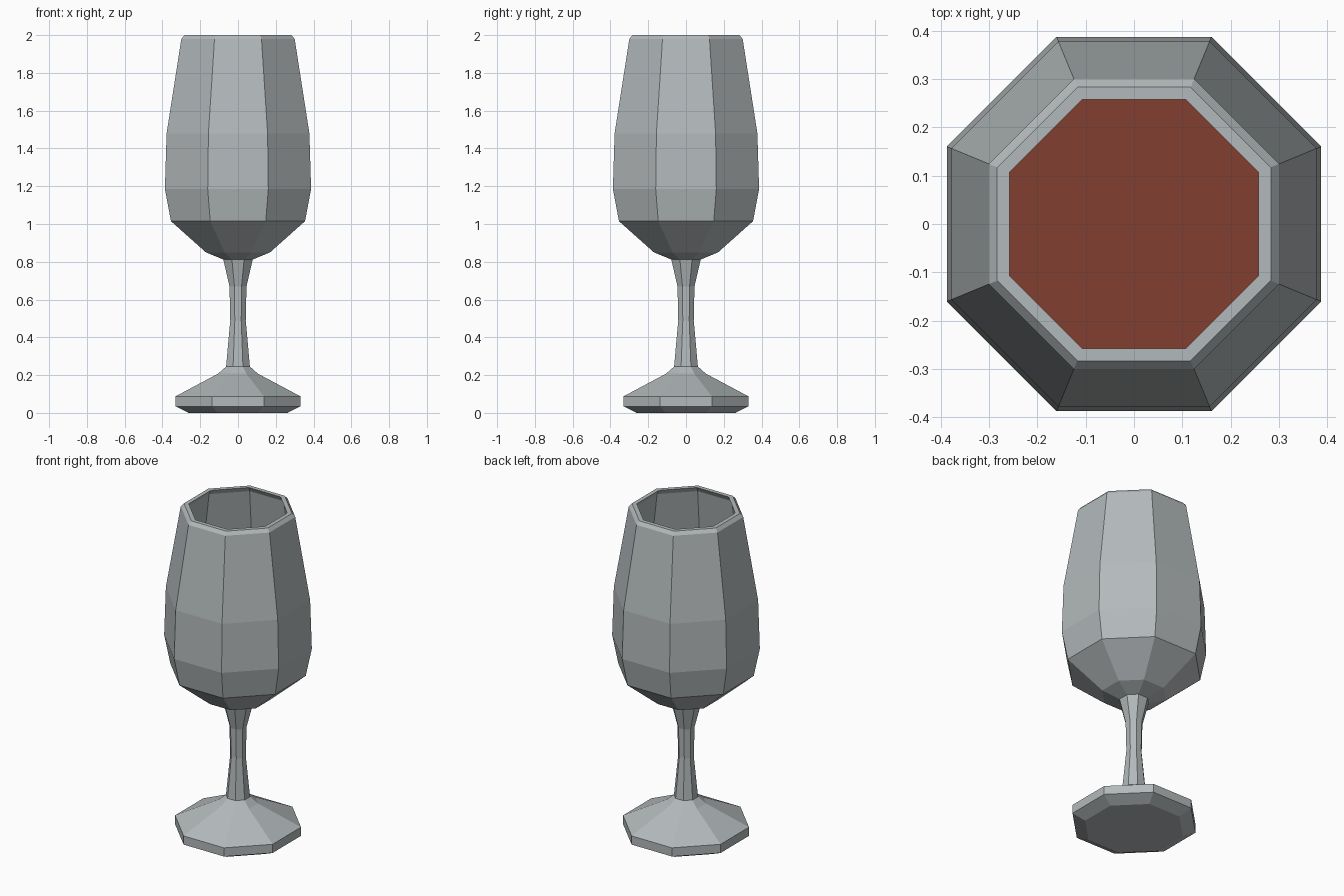
import bpy, bmesh, math

if "Cube" in bpy.data.objects:
    bpy.data.objects.remove(bpy.data.objects["Cube"])

SIDES = 8


def material(name, rgb):
    m = bpy.data.materials.new(name)
    m.diffuse_color = (*rgb, 1.0)
    m.use_nodes = True
    m.node_tree.nodes["Principled BSDF"].inputs["Base Color"].default_value = m.diffuse_color
    return m


def lathe(name, profile, mat):
    """Octagonal solid from (half width, z) rings, flat sides facing the axes."""
    bm = bmesh.new()
    rings = []
    for w, z in profile:
        r = w / math.cos(math.pi / SIDES)
        rings.append([bm.verts.new((r * math.cos((i + 0.5) * math.tau / SIDES),
                                    r * math.sin((i + 0.5) * math.tau / SIDES), z))
                      for i in range(SIDES)])
    for a, b in zip(rings, rings[1:]):
        for i in range(SIDES):
            j = (i + 1) % SIDES
            bm.faces.new((a[i], a[j], b[j], b[i]))
    bm.faces.new(rings[0][::-1])
    bm.faces.new(rings[-1])
    bmesh.ops.recalc_face_normals(bm, faces=bm.faces)
    me = bpy.data.meshes.new(name)
    bm.to_mesh(me)
    bm.free()
    me.materials.append(mat)
    ob = bpy.data.objects.new(name, me)
    bpy.context.collection.objects.link(ob)
    return ob


glass = material("grey_glass", (0.45, 0.485, 0.495))
wine = material("red_wine", (0.22, 0.05, 0.029))

# Glass: foot, stem, outer bowl, rim, then down the inner wall
lathe("wine_glass", [
    (0.262, 0.0), (0.33, 0.035), (0.33, 0.088), (0.105, 0.208), (0.063, 0.245),
    (0.041, 0.49), (0.045, 0.67), (0.078, 0.812),
    (0.17, 0.85), (0.355, 1.015), (0.387, 1.185), (0.378, 1.48), (0.30, 1.98),
    (0.283, 2.0), (0.258, 2.0),
    (0.275, 1.97), (0.352, 1.475), (0.361, 1.19), (0.333, 1.03), (0.16, 0.875),
], glass)

# Wine filling the lower bowl
lathe("wine", [
    (0.155, 0.878), (0.33, 1.033), (0.358, 1.19), (0.354, 1.34),
], wine)
